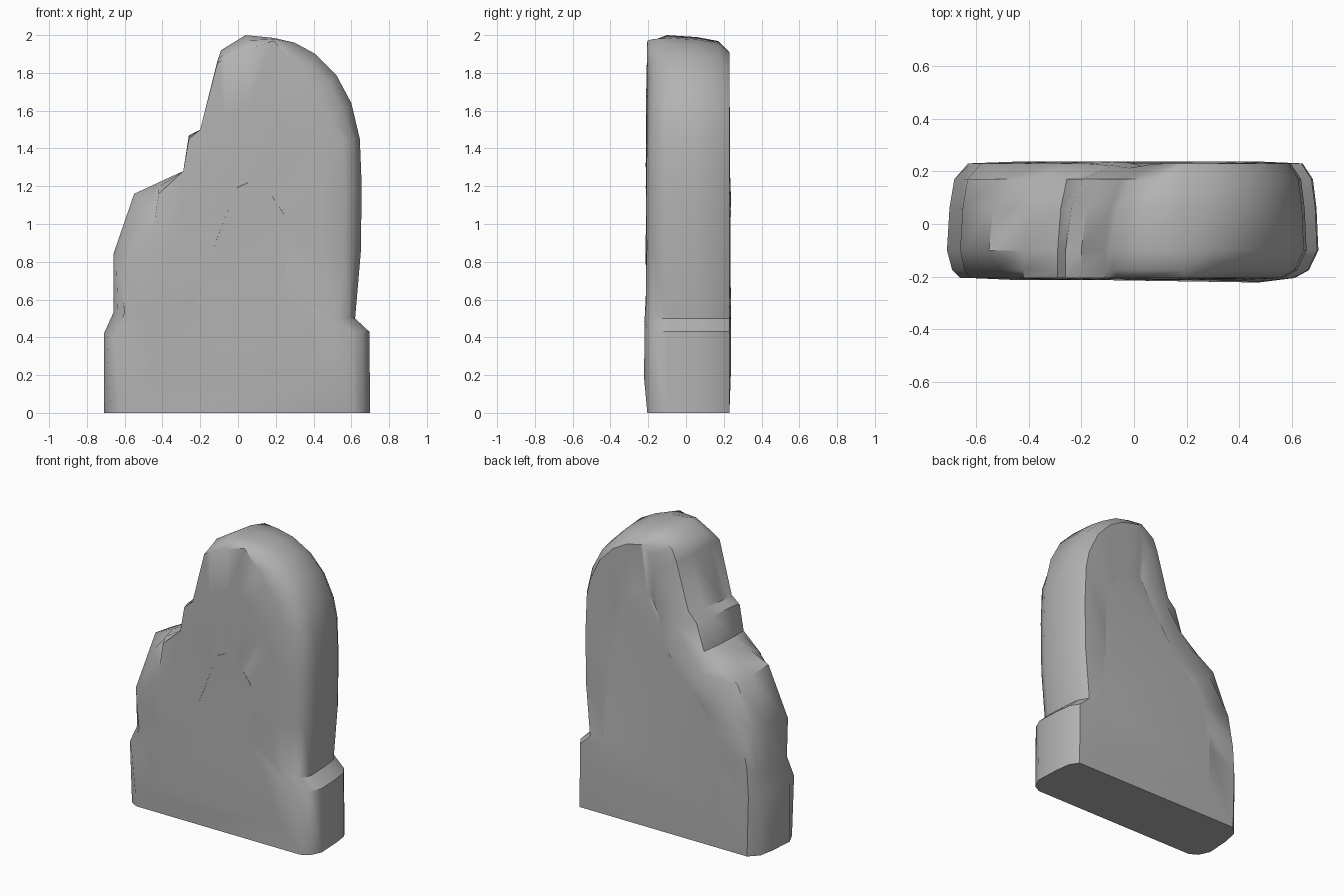
import bpy
import bmesh
import random
from math import exp
from mathutils import Vector

random.seed(4)

cube = bpy.data.objects.get("Cube")
if cube:
    bpy.data.objects.remove(cube, do_unlink=True)

FRONT_Y, BACK_Y = -0.21, 0.235
CENTRE = Vector((0.06, 0.75))


def make_material(name, value):
    material = bpy.data.materials.new(name)
    material.use_nodes = True
    colour = (value, value, value, 1)
    material.diffuse_color = colour
    material.node_tree.nodes["Principled BSDF"].inputs["Base Color"].default_value = colour
    return material


# Broken side, from the foot up to the crown:
# outline (x, z), front face edge (x, z), back face edge (x, z)
broken_side = [
    ((-.71, 0), (-.62, 0), (-.62, 0)),
    ((-.71, .42), (-.66, .4), (-.63, .4)),
    ((-.66, .53), (-.6, .53), (-.62, .58)),
    ((-.66, .84), (-.62, .72), (-.58, .8)),
    ((-.55, 1.16), (-.45, .97), (-.43, 1.02)),
    ((-.42, 1.22), (-.42, 1.16), (-.29, 1.15)),
    ((-.29, 1.28), (-.29, 1.28), (-.19, 1.26)),
    ((-.26, 1.47), (-.26, 1.45), (-.08, 1.42)),
    ((-.2, 1.5), (-.2, 1.5), (-.02, 1.54)),
    ((-.11, 1.86), (-.11, 1.85), (.07, 1.76)),
    ((-.09, 1.92), (-.06, 1.88), (.12, 1.86)),
    ((.04, 2), (.06, 1.93), (.16, 1.91)),
]

# Rounded crown with a chip knocked out of the front: outline, front edge
chipped_crown = [
    ((.19, 1.985), (.19, 1.97)),
    ((.3, 1.96), (.29, 1.86)),
    ((.41, 1.9), (.34, 1.77)),
    ((.52, 1.79), (.42, 1.69)),
    ((.6, 1.64), (.49, 1.55)),
]

# Straight side and its shoulder, down to the foot
whole_side = [(.645, 1.45), (.655, 1.2), (.65, .85), (.62, .5), (.695, .43), (.7, 0)]


def inset(point, amount):
    """Move an outline point towards the middle, keeping the foot on the ground."""
    p = Vector(point)
    step = CENTRE - p
    if p.y < 1.5:
        step.y = 0
    return p + step.normalized() * amount


outer, front, back = [], [], []
for o, f, b in broken_side:
    outer.append(Vector(o))
    front.append(Vector(f))
    back.append(Vector(b))
for o, f in chipped_crown:
    outer.append(Vector(o))
    front.append(Vector(f))
    back.append(inset(o, .08))
for o in whole_side:
    outer.append(Vector(o))
    front.append(inset(o, .09))
    back.append(inset(o, .06))


def blend(a, b, t):
    return [p.lerp(q, t) for p, q in zip(a, b)]


def swell(x, z):
    """Low bulge near the foot of the front face."""
    return -.03 * exp(-((x - .45) ** 2 + (z - .33) ** 2) / .02)


bm = bmesh.new()


def add_ring(points, y, jitter=0, bulge=False):
    ring = []
    for p in points:
        dy = random.uniform(-jitter, jitter)
        if bulge:
            dy += swell(p.x, p.y)
        ring.append(bm.verts.new((p.x, y + dy, p.y)))
    return ring


def shrink(points, scale):
    """Scaled copy of a face edge, used for the gently uneven flat faces."""
    return [CENTRE + (p - CENTRE) * scale for p in points]


# Cross-sections of the slab from front to back
rings = [
    add_ring(shrink(front, .4), FRONT_Y, .004, True),
    add_ring(shrink(front, .75), FRONT_Y, .004, True),
    add_ring(front, FRONT_Y + .005),
    add_ring(blend(front, outer, .6), FRONT_Y + .035),
    add_ring(outer, -.1),
    add_ring(blend(outer, back, .12), .06),
    add_ring(blend(outer, back, .35), .17),
    add_ring(back, BACK_Y - .005),
    add_ring(shrink(back, .7), BACK_Y, .004),
]
count = len(outer)
for r, (ring_a, ring_b) in enumerate(zip(rings, rings[1:])):
    for i in range(count):
        j = (i + 1) % count
        bm.faces.new((ring_a[i], ring_a[j], ring_b[j], ring_b[i]))
bm.faces.new(rings[0])
bm.faces.new(rings[-1])

# Shallow worn hollow high on the back
for v in bm.verts:
    if v.co.y > .2:
        d = (v.co.x - .1) ** 2 + (v.co.z - 1.5) ** 2
        v.co.y -= .03 * exp(-d / .03)

bmesh.ops.triangulate(bm, faces=[f for f in bm.faces if len(f.verts) > 4])
bmesh.ops.recalc_face_normals(bm, faces=bm.faces)

mesh = bpy.data.meshes.new("broken_stone_slab")
bm.to_mesh(mesh)
bm.free()
slab = bpy.data.objects.new("broken_stone_slab", mesh)
bpy.context.collection.objects.link(slab)
mesh.materials.append(make_material("grey stone", .45))

bpy.ops.object.select_all(action="DESELECT")
slab.select_set(True)
bpy.context.view_layer.objects.active = slab
bpy.ops.object.shade_smooth_by_angle(angle=.7)
